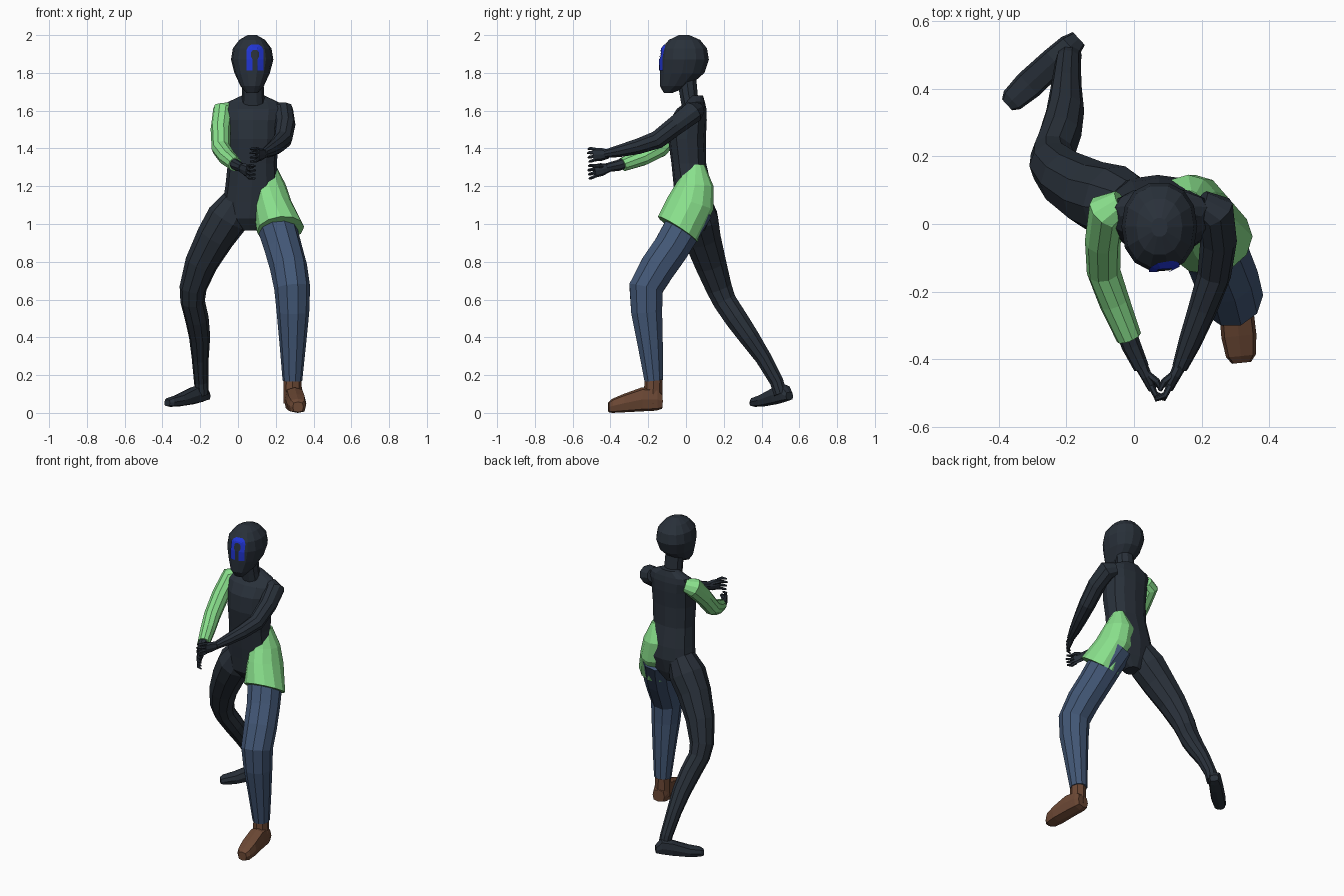
import bpy, bmesh, math
from mathutils import Vector
from mathutils.bvhtree import BVHTree


def material(name, rgb):
    m = bpy.data.materials.new(name)
    m.diffuse_color = (*rgb, 1)
    return m


DARK = material("dark_navy", (0.022, 0.030, 0.042))
GREEN = material("light_green", (0.25, 0.74, 0.26))
BLUE = material("denim_blue", (0.055, 0.095, 0.18))
BROWN = material("brown_leather", (0.15, 0.065, 0.035))
MARK = material("bright_blue", (0.015, 0.035, 0.65))


def finish(bm, name, mat):
    bmesh.ops.recalc_face_normals(bm, faces=bm.faces)
    me = bpy.data.meshes.new(name)
    bm.to_mesh(me)
    bm.free()
    me.materials.append(mat)
    ob = bpy.data.objects.new(name, me)
    bpy.context.collection.objects.link(ob)
    return ob


def spow(v, p):
    return math.copysign(abs(v) ** p, v)


def add_loft(bm, rings, n=10, p=1.0):
    """Skin elliptical rings: (centre, normal, half width, half depth)."""
    loops = []
    for c, nrm, rx, ry in rings:
        nrm = Vector(nrm).normalized()
        u = Vector((1, 0, 0))
        u = (u - nrm * u.dot(nrm)).normalized()
        v = nrm.cross(u)
        loop = []
        for i in range(n):
            a = 2 * math.pi * i / n
            loop.append(bm.verts.new(Vector(c) + u * rx * spow(math.cos(a), p)
                                     + v * ry * spow(math.sin(a), p)))
        loops.append(loop)
    for a, b in zip(loops, loops[1:]):
        for i in range(n):
            j = (i + 1) % n
            bm.faces.new((a[i], a[j], b[j], b[i]))
    bm.faces.new(loops[0])
    bm.faces.new(loops[-1])


def loft(name, rings, mat, n=10, p=1.0):
    bm = bmesh.new()
    add_loft(bm, rings, n, p)
    return finish(bm, name, mat)


def path_rings(pts):
    """Turn (x, y, z, radius) points into rings square to the path."""
    c = [Vector(q[:3]) for q in pts]
    out = []
    for i, q in enumerate(pts):
        t = Vector()
        if i:
            t += (c[i] - c[i - 1]).normalized()
        if i < len(c) - 1:
            t += (c[i + 1] - c[i]).normalized()
        out.append((c[i], t, q[3], q[3]))
    return out


def tube(name, pts, mat, n=10):
    return loft(name, path_rings(pts), mat, n)


def stack(name, rows, mat, n=12, p=1.0):
    """Horizontal rings: (z, centre x, centre y, half width, half depth)."""
    return loft(name, [((x, y, z), (0, 0, 1), rx, ry) for z, x, y, rx, ry in rows], mat, n, p)


# head, neck and torso
head = stack("head", [
    (1.693, .075, -.095, .030, .022), (1.73, .075, -.060, .062, .080),
    (1.80, .075, -.020, .094, .120), (1.87, .075, -.008, .112, .132),
    (1.93, .075, -.008, .102, .122), (1.975, .075, -.008, .068, .084),
    (2.0, .075, -.010, .024, .028)], DARK, 14, 0.9)
stack("neck", [(1.62, .08, .03, .065, .055), (1.68, .08, .015, .058, .05),
               (1.79, .078, 0, .056, .055)], DARK, 10)
stack("torso", [
    (.965, .06, .05, .04, .05), (1.03, .06, .04, .13, .085),
    (1.12, .07, .045, .150, .10), (1.20, .073, .035, .140, .10),
    (1.32, .076, .015, .130, .092), (1.45, .08, .005, .135, .100),
    (1.55, .08, .012, .140, .098), (1.61, .08, .03, .150, .078),
    (1.645, .08, .05, .135, .05), (1.68, .08, .055, .06, .035)], DARK, 12, 0.85)

# arch-shaped face marking, laid onto the head surface
bm = bmesh.new()
bm.from_mesh(head.data)
tree = BVHTree.FromBMesh(bm)
bm.free()
half = [((.045, 1.812), (.013, 1.812)), ((.045, 1.84), (.013, 1.84)),
        ((.045, 1.87), (.013, 1.87)), ((.045, 1.89), (.021, 1.885)),
        ((.045, 1.92), (.021, 1.908)), ((.037, 1.938), (.015, 1.918)),
        ((.020, 1.95), (.008, 1.922))]
arch = [((-a[0], a[1]), (-b[0], b[1])) for a, b in half] + half[::-1]
bm = bmesh.new()
rows = []
for outer, inner in arch:
    row = []
    for k in range(4):
        x = .09 + outer[0] + (inner[0] - outer[0]) * k / 3
        z = outer[1] + (inner[1] - outer[1]) * k / 3
        hit = tree.ray_cast(Vector((x, -1, z)), Vector((0, 1, 0)))[0]
        row.append(bm.verts.new((x, hit.y - .005, z)))
    rows.append(row)
for a, b in zip(rows, rows[1:]):
    for k in range(3):
        bm.faces.new((a[k], a[k + 1], b[k + 1], b[k]))
ob = finish(bm, "face_marking", MARK)
if ob.data.polygons[0].normal.y > 0:
    ob.data.flip_normals()

# arms: one green sleeve, one dark
tube("right_sleeve", [(-.035, .06, 1.605, .042), (-.08, .035, 1.59, .060),
                      (-.092, -.05, 1.50, .053), (-.09, -.14, 1.40, .050),
                      (-.058, -.23, 1.353, .046), (-.015, -.335, 1.315, .038)], GREEN)
tube("right_forearm", [(-.03, -.30, 1.33, .03), (-.008, -.36, 1.31, .029),
                       (.022, -.425, 1.297, .023)], DARK, 8)
tube("left_arm", [(.195, .06, 1.605, .042), (.24, .035, 1.59, .060),
                  (.25, -.05, 1.525, .054), (.237, -.15, 1.447, .050),
                  (.203, -.25, 1.412, .043), (.165, -.35, 1.387, .034),
                  (.135, -.425, 1.372, .023)], DARK)


# hands: flat upright palm, four curled fingers and a thumb
def hand(name, wrist, fwd, curl):
    w, f = Vector(wrist), Vector(fwd).normalized()
    c, up = Vector((curl, -.35, -.1)).normalized(), Vector((0, 0, 1))
    bm = bmesh.new()
    add_loft(bm, [(w - f * .01, f, .020, .024), (w + f * .03, f, .017, .034),
                  (w + f * .075, f, .014, .035)], 8)
    for k in range(4):
        s = up * (.028 - .018 * k)
        base = w + f * .065 + s
        mid = base + f * (.036 - .004 * abs(k - 1)) + s * .25
        tip = mid + c * .03
        add_loft(bm, path_rings([(*base, .010), (*mid, .009), (*tip, .005)]), 6)
    a = w + f * .02 + up * .012
    b = a + c * .03 + f * .02 + up * .012
    add_loft(bm, path_rings([(*a, .012), (*b, .010), (*(b + f * .03), .006)]), 6)
    finish(bm, name, DARK)


hand("right_hand", (.022, -.42, 1.295), (.42, -.85, -.2), 1)
hand("left_hand", (.135, -.42, 1.37), (-.45, -.9, -.05), -1)

# back leg, dark
tube("right_leg", [(0, .05, 1.12, .085), (-.055, .062, 1.03, .112),
                   (-.12, .085, .93, .102), (-.195, .13, .79, .087),
                   (-.238, .175, .66, .072), (-.24, .205, .59, .065),
                   (-.218, .265, .50, .063), (-.203, .335, .40, .056),
                   (-.20, .41, .29, .045), (-.195, .48, .165, .038),
                   (-.19, .50, .10, .036)], DARK)

# front leg, blue trousers
tube("left_trouser_leg", [(.17, .05, 1.08, .10), (.205, -.01, .99, .104),
                          (.24, -.08, .87, .100), (.268, -.15, .77, .099),
                          (.287, -.212, .66, .095), (.291, -.208, .53, .086),
                          (.29, -.188, .35, .069), (.288, -.170, .17, .052)], BLUE)

# green half shorts around the left hip
loft("left_shorts", [
    ((.170, .050, 1.315), (0, 0, -1), .028, .048),
    ((.160, .048, 1.21), (0, -.1, -1), .092, .098),
    ((.182, .025, 1.11), (.08, -.3, -1), .102, .125),
    ((.225, -.045, .972), (.12, -.55, -.85), .126, .124)], GREEN, 12)


# feet: rings run from heel to toe
def foot(name, heel, toe, rows, mat):
    h, t = Vector((*heel, 0)), Vector((*toe, 0))
    rings = [(h.lerp(t, k) + Vector((0, 0, (lo + hi) / 2)), t - h, w, (hi - lo) / 2)
             for k, w, lo, hi in rows]
    loft(name, rings, mat, 8, 0.6)


foot("right_foot", (-.163, .548), (-.375, .352),
     [(0, .026, .068, .11), (.12, .038, .058, .15), (.34, .042, .046, .14),
      (.7, .044, .034, .098), (.93, .036, .032, .082), (1, .022, .036, .07)], DARK)
foot("left_shoe", (.289, -.127), (.318, -.41),
     [(0, .040, .022, .10), (.1, .048, .012, .13), (.38, .050, .008, .135),
      (.72, .052, .003, .10), (.93, .044, 0, .075), (1, .028, .004, .058)], BROWN)
tube("left_ankle", [(.29, -.175, .05, .05), (.289, -.172, .19, .047)], BROWN, 8)
